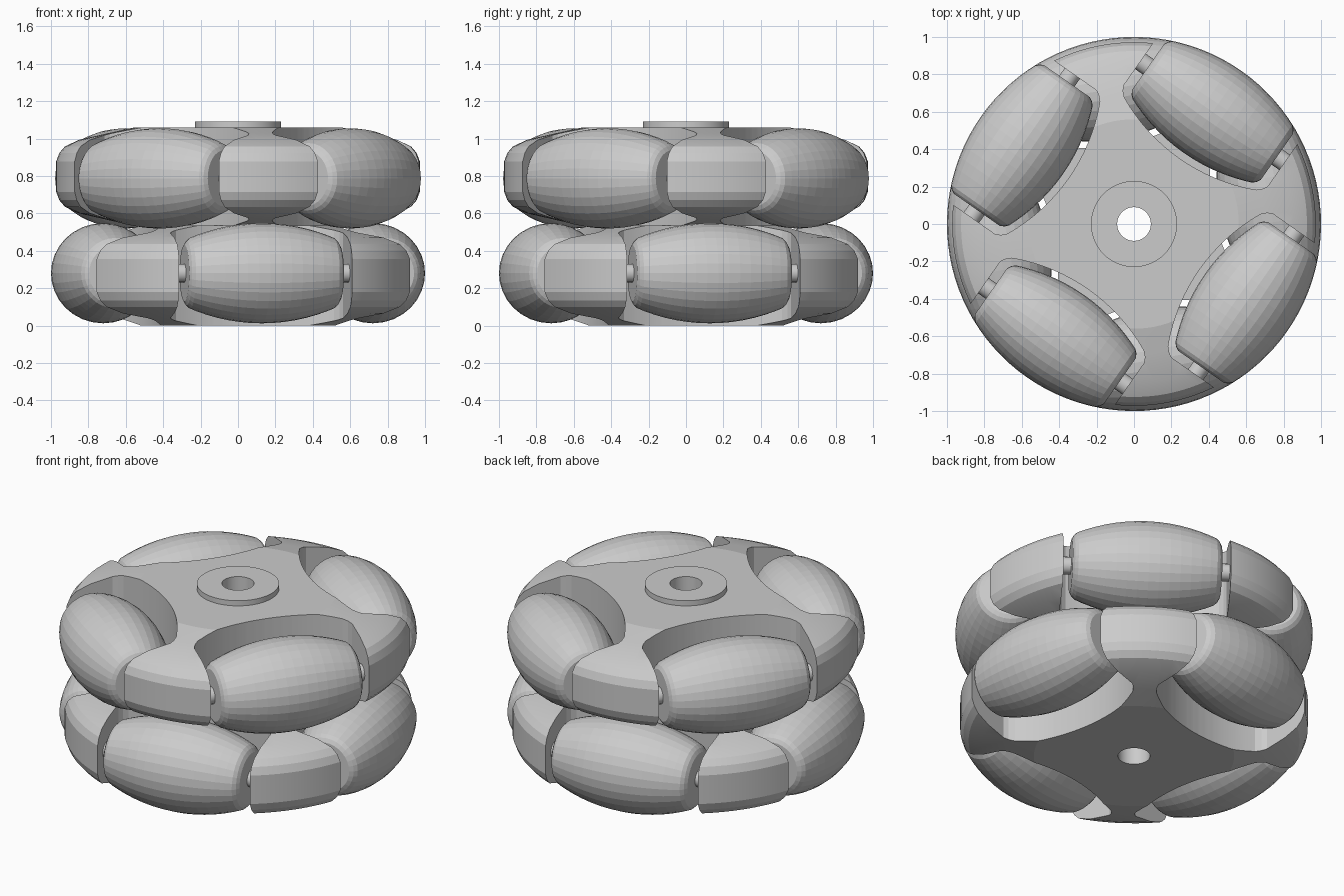
import bpy, bmesh
from math import sin, cos, pi, sqrt, radians
from mathutils import Matrix, Vector

if "Cube" in bpy.data.objects:
    bpy.data.objects.remove(bpy.data.objects["Cube"])

AXIS_R = 0.732      # distance of roller axis from wheel centre
ROLLER_HALF = 0.42
POCKET_HALF = 0.47


def make_object(name, bm, smooth=None):
    bmesh.ops.recalc_face_normals(bm, faces=bm.faces)
    mesh = bpy.data.meshes.new(name)
    bm.to_mesh(mesh)
    bm.free()
    ob = bpy.data.objects.new(name, mesh)
    bpy.context.collection.objects.link(ob)
    if smooth:
        activate(ob)
        bpy.ops.object.shade_smooth_by_angle(angle=radians(smooth))
    return ob


def activate(ob):
    bpy.ops.object.select_all(action='DESELECT')
    ob.select_set(True)
    bpy.context.view_layer.objects.active = ob


def lathe(profile, segments, closed=False):
    """Revolve (radius, z) points about z."""
    bm = bmesh.new()
    vs = [bm.verts.new((r, 0, z)) for r, z in profile]
    pairs = list(zip(vs, vs[1:])) + ([(vs[-1], vs[0])] if closed else [])
    es = [bm.edges.new(p) for p in pairs]
    bmesh.ops.spin(bm, geom=vs + es, cent=(0, 0, 0), axis=(0, 0, 1),
                   angle=2 * pi, steps=segments, use_merge=False)
    bmesh.ops.remove_doubles(bm, verts=bm.verts, dist=1e-5)
    return bm


def roller_matrix(angle, z):
    """Local z -> tangent, placed on the roller axis."""
    u = Vector((cos(angle), sin(angle), 0))
    t = Vector((-sin(angle), cos(angle), 0))
    m = Matrix((u, Vector((0, 0, -1)), t)).transposed().to_4x4()
    m.translation = u * AXIS_R + Vector((0, 0, z))
    return m


def pocket_cutter(angles, z):
    """Vertical prisms that follow the rollers with a small clearance."""
    inner = []
    for i in range(-8, 9):
        t = 0.43 * i / 8
        inner.append((2 * AXIS_R - sqrt(1 - t * t) - 0.037, t))
    corner = [(0.548, 0.455), (0.575, POCKET_HALF), (1.3, POCKET_HALF)]
    outline = inner + corner + [(r, -t) for r, t in reversed(corner)]
    bm = bmesh.new()
    for a in angles:
        f = bm.faces.new([bm.verts.new((r * cos(a) - t * sin(a),
                                        r * sin(a) + t * cos(a), z - 0.4))
                          for r, t in outline])
        ext = bmesh.ops.extrude_face_region(bm, geom=[f])
        moved = [v for v in ext['geom'] if isinstance(v, bmesh.types.BMVert)]
        bmesh.ops.translate(bm, verts=moved, vec=(0, 0, 0.8))
    return make_object("pocket_cutter", bm)


def build_layer(label, z, z_bottom, z_top, first_angle):
    angles = [first_angle + k * pi / 2 for k in range(4)]

    # hub body with tapered arm tips, cut by four roller pockets
    rim = [(0.56, 0), (0.70, 0.03), (0.85, 0.065), (0.925, 0.10),
           (0.955, 0.135), (0.972, 0.18)]
    profile = ([(0.09, z_bottom)] + [(r, z_bottom + h) for r, h in rim] +
               [(r, z_top - h) for r, h in reversed(rim)] + [(0.09, z_top)])
    body = make_object(label + "_hub", lathe(profile, 96, closed=True))
    cutter = pocket_cutter(angles, z)
    mod = body.modifiers.new("pockets", 'BOOLEAN')
    mod.operation = 'DIFFERENCE'
    mod.solver = 'EXACT'
    mod.object = cutter
    activate(body)
    bpy.ops.object.modifier_apply(modifier=mod.name)
    bpy.data.objects.remove(cutter)
    activate(body)
    bpy.ops.object.shade_smooth_by_angle(angle=radians(12))

    # barrel rollers and their axle pins
    half = [(sqrt(1 - t * t) - AXIS_R, t) for t in
            (0.06, 0.12, 0.18, 0.24, 0.30, 0.35, 0.39)]
    half += [(0.172, 0.408), (0.15, ROLLER_HALF), (0, ROLLER_HALF)]
    barrel = ([(r, -t) for r, t in reversed(half)] + [(1 - AXIS_R, 0)] + half)
    pin = [(0, -0.5), (0.05, -0.5), (0.05, 0.5), (0, 0.5)]
    for k, a in enumerate(angles):
        m = roller_matrix(a, z)
        roller = make_object(f"{label}_roller_{k + 1}", lathe(barrel, 32))
        roller.matrix_world = m
        axle = make_object(f"{label}_axle_{k + 1}", lathe(pin, 16), 40)
        axle.matrix_world = m


build_layer("lower", 0.28, 0.0, 0.535, radians(10))
build_layer("upper", 0.787, 0.535, 1.058, radians(55))

# raised ring around the bore
ring = [(0.09, 1.05), (0.23, 1.05), (0.23, 1.09), (0.09, 1.09)]
make_object("bore_ring", lathe(ring, 64, closed=True), 30)
